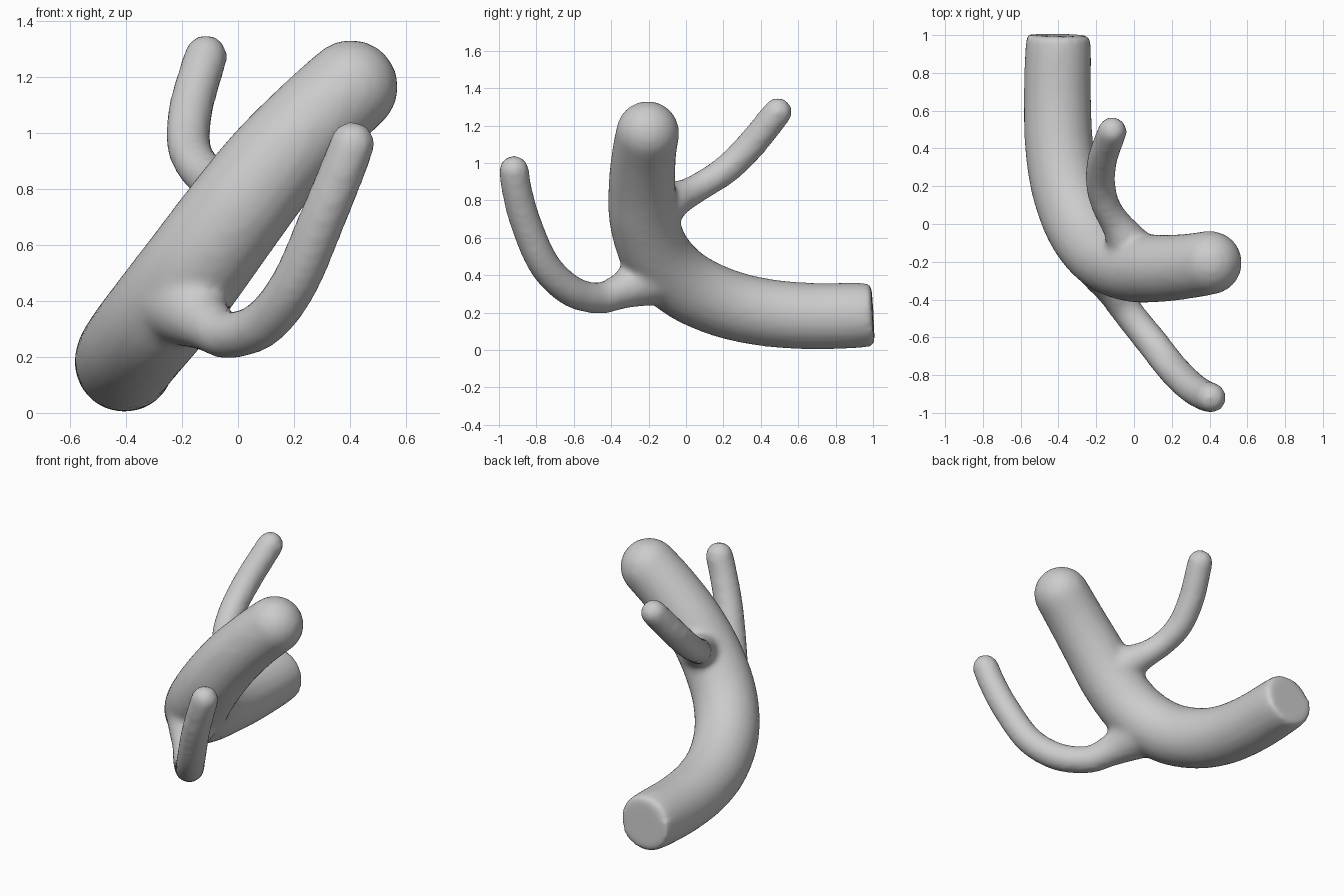
import bpy, math
from mathutils import Vector

if "Cube" in bpy.data.objects:
    bpy.data.objects.remove(bpy.data.objects["Cube"])


def smooth_path(points, steps=8):
    """Catmull-Rom through (x, y, z, radius) points."""
    p = [Vector(q) for q in points]
    p = [2 * p[0] - p[1]] + p + [2 * p[-1] - p[-2]]
    out = []
    for i in range(1, len(p) - 2):
        a, b, c, d = p[i - 1:i + 3]
        for s in range(steps):
            t = s / steps
            out.append(0.5 * (2 * b + (c - a) * t + (2 * a - 5 * b + 4 * c - d) * t * t
                              + (3 * b - a - 3 * c + d) * t ** 3))
    out.append(p[-2])
    return out


def limb(name, points):
    """Tapered tube with a flat start and a hemispherical tip."""
    path = smooth_path(points)
    end = path[-1].copy()
    direction = (end.xyz - path[-2].xyz).normalized()
    for k in range(1, 9):
        a = k / 8 * math.radians(88)
        pos = end.xyz + direction * end.w * math.sin(a)
        path.append(Vector((*pos, end.w * math.cos(a))))
    curve = bpy.data.curves.new(name, 'CURVE')
    curve.dimensions = '3D'
    curve.bevel_depth = 1.0
    curve.bevel_resolution = 8
    curve.use_fill_caps = True
    spline = curve.splines.new('POLY')
    spline.points.add(len(path) - 1)
    for pt, v in zip(spline.points, path):
        pt.co = (v.x, v.y, v.z, 1)
        pt.radius = v.w
    obj = bpy.data.objects.new(name, curve)
    bpy.context.collection.objects.link(obj)
    return obj


# Thick trunk: lies along the ground, then curves up and to the right
trunk = limb("branching_trunk", [
    (-0.40, 1.00, 0.19, 0.168), (-0.402, 0.90, 0.185, 0.176), (-0.405, 0.65, 0.182, 0.179),
    (-0.395, 0.40, 0.205, 0.182), (-0.355, 0.18, 0.26, 0.186),
    (-0.275, -0.02, 0.36, 0.19), (-0.16, -0.16, 0.51, 0.19),
    (-0.02, -0.225, 0.70, 0.186), (0.12, -0.235, 0.88, 0.18),
    (0.27, -0.225, 1.04, 0.173), (0.402, -0.205, 1.162, 0.17)])

# Front branch sweeping forward and up
front = limb("front_branch", [
    (-0.20, -0.16, 0.40, 0.17), (-0.15, -0.27, 0.35, 0.125), (-0.10, -0.36, 0.31, 0.095),
    (-0.03, -0.47, 0.277, 0.084), (0.09, -0.62, 0.32, 0.085),
    (0.20, -0.76, 0.46, 0.085), (0.30, -0.86, 0.69, 0.084),
    (0.37, -0.905, 0.86, 0.082), (0.408, -0.92, 0.96, 0.081)])

# Back branch rising behind the trunk
back = limb("back_branch", [
    (0.00, -0.17, 0.74, 0.15), (-0.05, -0.07, 0.80, 0.105), (-0.10, 0.01, 0.838, 0.082),
    (-0.15, 0.10, 0.89, 0.077), (-0.178, 0.22, 0.97, 0.079),
    (-0.165, 0.35, 1.10, 0.08), (-0.115, 0.49, 1.272, 0.078)])

# Fuse the limbs into one softly blended skin
parts = [trunk, front, back]
for o in parts:
    o.select_set(True)
bpy.context.view_layer.objects.active = trunk
bpy.ops.object.convert(target='MESH')
bpy.ops.object.join()
body = bpy.context.view_layer.objects.active
remesh = body.modifiers.new("fuse", 'REMESH')
remesh.mode = 'VOXEL'
remesh.voxel_size = 0.02
remesh.use_smooth_shade = True
soften = body.modifiers.new("soften", 'SMOOTH')
soften.factor = 0.5
soften.iterations = 8
